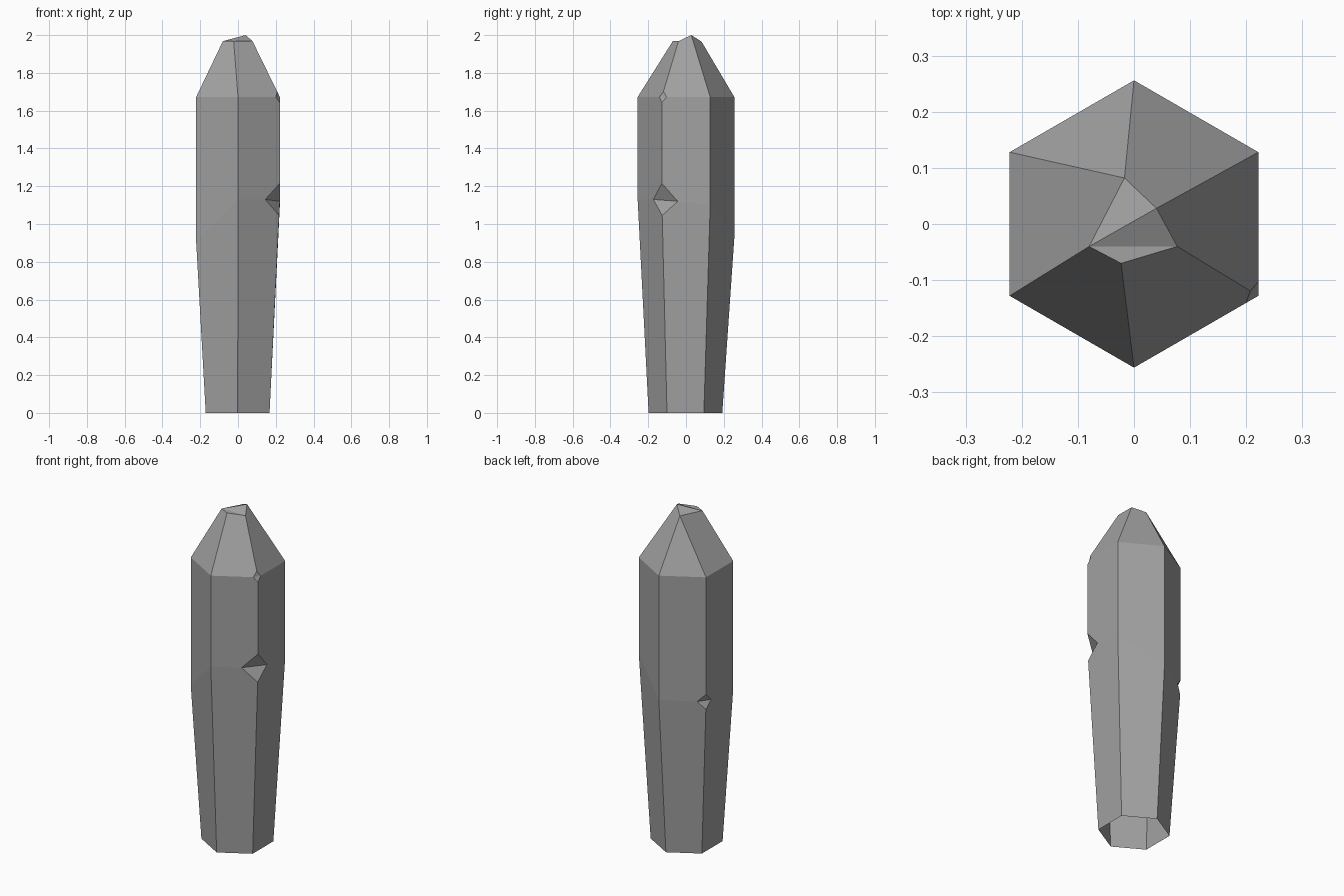
import bpy
import bmesh
from math import cos, sin, radians
from mathutils import Vector

if "Cube" in bpy.data.objects:
    bpy.data.objects.remove(bpy.data.objects["Cube"], do_unlink=True)

stone = bpy.data.materials.new("grey_stone")
stone.use_nodes = True
colour = (0.36, 0.36, 0.36, 1)
stone.diffuse_color = colour
stone.node_tree.nodes["Principled BSDF"].inputs["Base Color"].default_value = colour

bm = bmesh.new()


def hexagon(radius, heights, shift=(0, 0)):
    """Six corners, counter-clockwise from the front corner."""
    return [Vector((radius * cos(radians(60 * i - 90)) + shift[0],
                    radius * sin(radians(60 * i - 90)) + shift[1], z))
            for i, z in enumerate(heights)]


# Corner rings from the open base to the broken tip
base = hexagon(0.195, [0] * 6, (-0.002, -0.003))
waist = hexagon(0.256, [1.13, 1.13, 1.10, 0.93, 0.93, 0.91])
shoulder = hexagon(0.256, [1.672] * 6)
a, b, c, d, e = [Vector(p) for p in (
    (-0.08, -0.04, 1.968), (-0.023, -0.07, 1.968), (0.077, -0.04, 1.968),
    (0.04, 0.028, 2.0), (-0.017, 0.082, 1.966))]
rings = [base, waist, shoulder, [b, c, d, e, e, a]]

# Chips: (ring, corner) -> share of the edge to previous, next, upper, lower corner
chips = {(1, 1): (0.35, 0.33, 0.157, 0.075),
         (1, 4): (0.19, 0.19, 0.06, 0.05),
         (2, 1): (0.1, 0.1, 0.1, 0.055)}

shared = {}


def vert(p):
    key = tuple(round(v, 5) for v in p)
    if key not in shared:
        shared[key] = bm.verts.new(p)
    return shared[key]


def face(points):
    loop = list(dict.fromkeys(vert(p) for p in points))
    if len(loop) > 2:
        bm.faces.new(loop)


def corner(r, i):
    """Points left, right, above and below a corner, spread where it is chipped."""
    p = rings[r][i]
    if (r, i) not in chips:
        return p, p, p, p
    ends = (rings[r][i - 1], rings[r][(i + 1) % 6], rings[r + 1][i], rings[r - 1][i])
    return tuple(p.lerp(q, t) for q, t in zip(ends, chips[r, i]))


# Side bands
for r in range(3):
    for i in range(6):
        j = (i + 1) % 6
        _, low_right, low_up, _ = corner(r, i)
        low_left, _, low_up_j, _ = corner(r, j)
        _, high_right, _, high_down = corner(r + 1, i)
        high_left, _, _, high_down_j = corner(r + 1, j)
        face([low_up, low_right, low_left, low_up_j,
              high_down_j, high_left, high_right, high_down])

# Chip facets
for r, i in chips:
    left, right, up, down = corner(r, i)
    face([left, right, up])
    face([left, down, right])

# Tip facets
for facet in ((a, b, c), (a, c, d), (a, d, e)):
    face(facet)

mesh = bpy.data.meshes.new("crystal_shard")
bm.to_mesh(mesh)
bm.free()
mesh.materials.append(stone)
crystal = bpy.data.objects.new("crystal_shard", mesh)
bpy.context.collection.objects.link(crystal)
